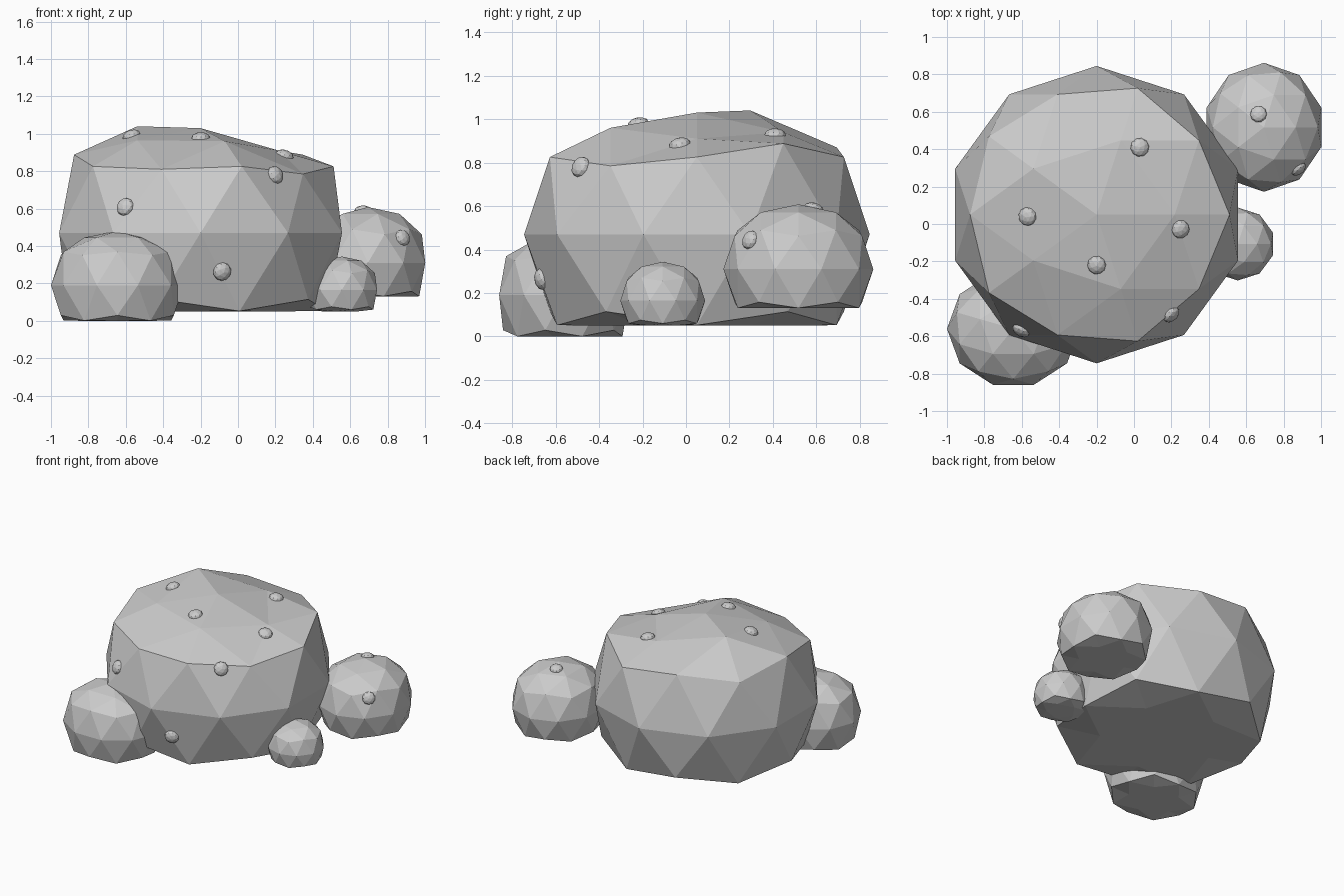
import bpy, bmesh, math
from mathutils import Vector, Matrix
from mathutils.bvhtree import BVHTree

if "Cube" in bpy.data.objects:
    bpy.data.objects.remove(bpy.data.objects["Cube"])


def rock(name, center, radii, floor, squash=None, turn=0, tops=None):
    """Faceted ball with a flat base; the crown is lowered by squash or set by tops."""
    c = Vector(center)
    bm = bmesh.new()
    bmesh.ops.create_icosphere(bm, subdivisions=2, radius=1)
    for v in bm.verts:
        co = Matrix.Rotation(math.radians(turn), 3, 'Z') @ v.co
        ring, angle = v.co.z, round(math.degrees(math.atan2(v.co.y, v.co.x))) % 360
        p = c + Vector(a * b for a, b in zip(co, radii))
        if tops:
            if ring > 0.95:
                p.z = tops['pole']
            elif ring > 0.7:
                p.z = tops['inner'][angle // 72]
            elif ring > 0.5:
                p.z = tops['rim'][angle // 72]
        elif squash and p.z > squash[0]:
            p.z = squash[0] + (p.z - squash[0]) * squash[1]
        p.z = max(p.z, floor)
        v.co = p
    bmesh.ops.recalc_face_normals(bm, faces=bm.faces)
    tree = BVHTree.FromBMesh(bm)
    me = bpy.data.meshes.new(name)
    bm.to_mesh(me)
    bm.free()
    bpy.context.collection.objects.link(bpy.data.objects.new(name, me))
    return tree


def pebbles(name, tree, points, r=0.05):
    """Small flattened knobs seated on the nearest spot of the rock surface."""
    for i, p in enumerate(points):
        loc, normal, _, _ = tree.find_nearest(Vector(p))
        m = (Matrix.Translation(loc) @ normal.to_track_quat('Z', 'Y').to_matrix().to_4x4()
             @ Matrix.Diagonal((1, 1, 0.6, 1)))
        bm = bmesh.new()
        bmesh.ops.create_icosphere(bm, subdivisions=2, radius=r, matrix=m)
        me = bpy.data.meshes.new(f"{name}_{i + 1}")
        bm.to_mesh(me)
        bm.free()
        bpy.context.collection.objects.link(bpy.data.objects.new(me.name, me))


# Big rock with a sloping, flattened crown
big = rock("main_rock", (-0.2, 0.05, 0.47), (0.795, 0.795, 0.795), 0.05,
           tops={'pole': 1.03,
                 'inner': (0.91, 0.94, 1.04, 0.965, 0.96),
                 'rim': (0.888, 0.87, 0.888, 0.81, 0.785)})

# Three smaller rocks around it
side = rock("side_rock", (0.695, 0.517, 0.31), (0.322, 0.345, 0.34), 0.13, (0.5, 0.72))
rock("small_rock", (0.555, -0.107, 0.165), (0.198, 0.195, 0.2), 0.05, (0.28, 0.75))
rock("front_rock", (-0.645, -0.56, 0.19), (0.355, 0.315, 0.36), 0.0, (0.35, 0.65), turn=18)

# Knobs on the surfaces
pebbles("main_knob", big, [(-0.57, 0.04, 0.99), (-0.2, -0.22, 0.98), (0.03, 0.41, 0.92),
                           (0.25, -0.03, 0.89), (0.2, -0.485, 0.78),
                           (-0.605, -0.57, 0.61), (-0.08, -0.68, 0.26)])
pebbles("side_knob", side, [(0.665, 0.59, 0.6), (0.9, 0.27, 0.455)], 0.045)
